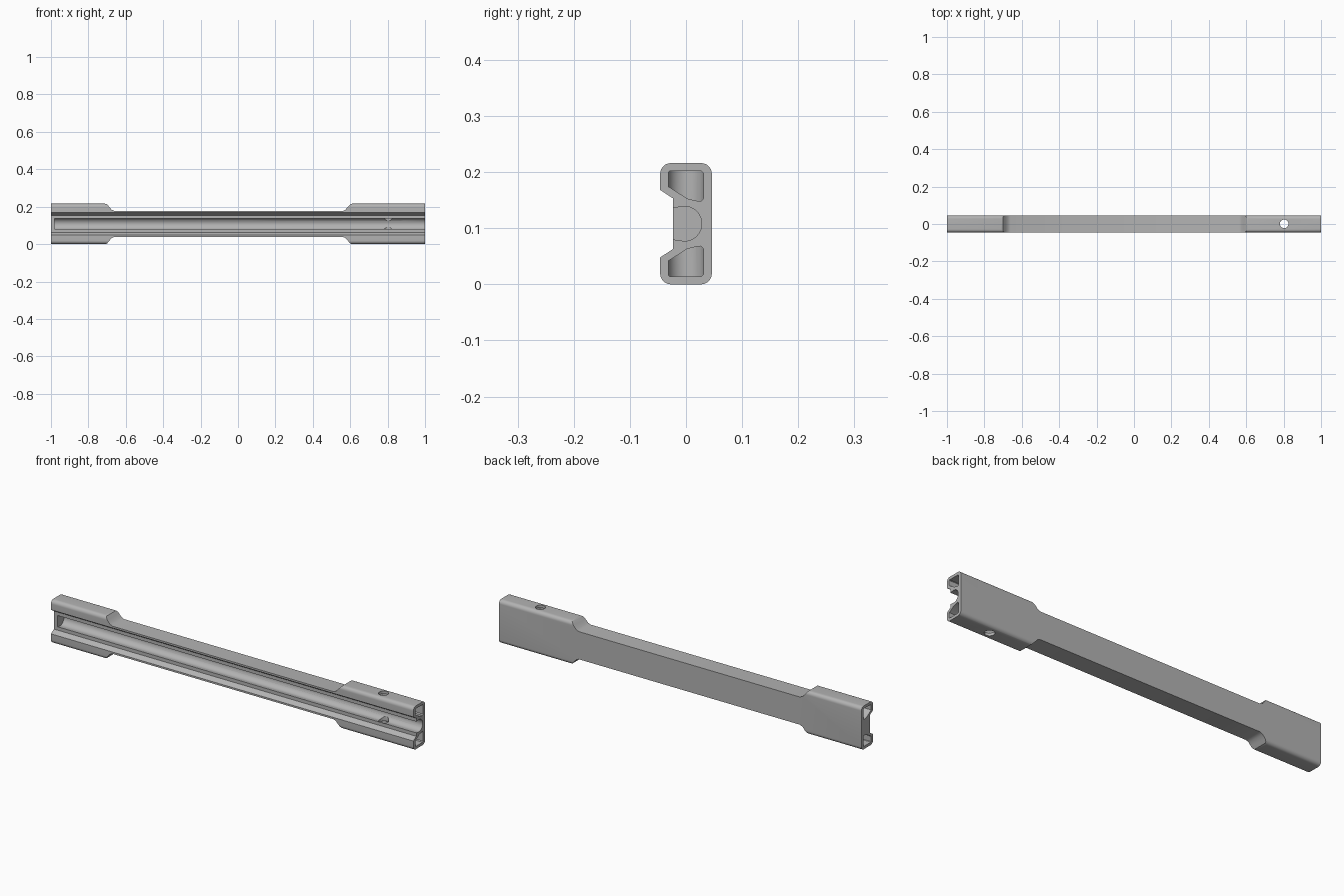
import bpy, bmesh
from math import sin, cos, pi

cube = bpy.data.objects.get("Cube")
if cube:
    bpy.data.objects.remove(cube, do_unlink=True)

HEIGHT = 0.216
MID = HEIGHT / 2

grey = bpy.data.materials.new("satin grey")
grey.use_nodes = True
colour = (0.45, 0.45, 0.45, 1)
grey.diffuse_color = colour
grey.node_tree.nodes["Principled BSDF"].inputs["Base Color"].default_value = colour

# Maps a flat point (u, v) and a depth w to space, by extrusion axis
PLACE = {
    "x": lambda u, v, w: (w, u, v),
    "y": lambda u, v, w: (u, w, v),
    "z": lambda u, v, w: (u, v, w),
}


def prism(name, points, start, end, axis):
    bm = bmesh.new()
    put = PLACE[axis]
    rings = [[bm.verts.new(put(u, v, w)) for u, v in points] for w in (start, end)]
    bm.faces.new(rings[0])
    bm.faces.new(rings[1])
    n = len(points)
    for i in range(n):
        j = (i + 1) % n
        bm.faces.new((rings[0][i], rings[0][j], rings[1][j], rings[1][i]))
    bmesh.ops.recalc_face_normals(bm, faces=bm.faces)
    mesh = bpy.data.meshes.new(name)
    bm.to_mesh(mesh)
    bm.free()
    mesh.materials.append(grey)
    obj = bpy.data.objects.new(name, mesh)
    bpy.context.collection.objects.link(obj)
    return obj


def combine(target, tool, operation="DIFFERENCE"):
    mod = target.modifiers.new("cut", "BOOLEAN")
    mod.operation, mod.solver, mod.object = operation, "EXACT", tool
    bpy.context.view_layer.objects.active = target
    bpy.ops.object.modifier_apply(modifier=mod.name)
    bpy.data.objects.remove(tool, do_unlink=True)


def arc(cu, cv, r, a, b, steps):
    return [(cu + r * cos(a + (b - a) * i / steps),
             cv + r * sin(a + (b - a) * i / steps)) for i in range(steps + 1)]


def flip(points):
    return [(u, HEIGHT - v) for u, v in points]


# Bar with rounded outer corners and a flared slot along the front
R, HALF = 0.019, 0.046
upper = arc(HALF - R, HEIGHT - R, R, 0, pi / 2, 8)
upper += arc(R - HALF, HEIGHT - R, R, pi / 2, pi, 8)
upper += [(-HALF, 0.168), (-0.023, 0.153)]
bar = prism("slotted_bar", upper + flip(upper)[::-1], -1, 1, "x")

# Round-bottomed groove, stopped by a thin wall at the right end
groove = [(-0.06, 0.136), (-0.023, 0.136)]
groove += arc(-0.003, MID, 0.031, pi / 2, -pi / 2, 24)
groove += [(-0.023, 0.08), (-0.06, 0.08)]
combine(bar, prism("groove_cutter", groove, -0.98, 1.1, "x"))

# Narrowed waist, above and below
waist = [(-0.715, 0.3), (-0.715, 0.217), (-0.70, 0.213), (-0.676, 0.184), (-0.66, 0.177),
         (0.56, 0.177), (0.573, 0.183), (0.60, 0.212), (0.612, 0.217), (0.612, 0.3)]
for side in (waist, flip(waist)):
    combine(bar, prism("waist_cutter", side, -0.1, 0.1, "y"))

# Hollow pockets in both ends, with rounded inner ends
pocket = [(-0.031, 0.200), (-0.029, 0.202), (0.027, 0.202), (0.031, 0.198), (0.031, 0.153),
          (0.027, 0.148), (0.018, 0.149), (0.002, 0.153), (-0.031, 0.174)]
for sign, depth in ((1, 0.68), (-1, 0.78)):
    plan = [(sign * (depth - 0.032 * sin(t)), -0.032 * cos(t))
            for t in [pi * i / 16 for i in range(17)]]
    plan += [(sign * 1.1, 0.032), (sign * 1.1, -0.032)]
    for shape in (pocket, flip(pocket)):
        cutter = prism("pocket_cutter", shape, sign * 0.5, sign * 1.05, "x")
        combine(cutter, prism("pocket_plan", plan, -0.1, 0.4, "z"), "INTERSECT")
        combine(bar, cutter)

# Cross hole near the left end
hole = arc(0.803, 0.001, 0.023, 0, 2 * pi, 32)[:-1]
combine(bar, prism("hole_cutter", hole, -0.1, 0.4, "z"))

bpy.ops.object.select_all(action="DESELECT")
bar.select_set(True)
bpy.context.view_layer.objects.active = bar
bpy.ops.object.shade_smooth_by_angle(angle=0.5)
